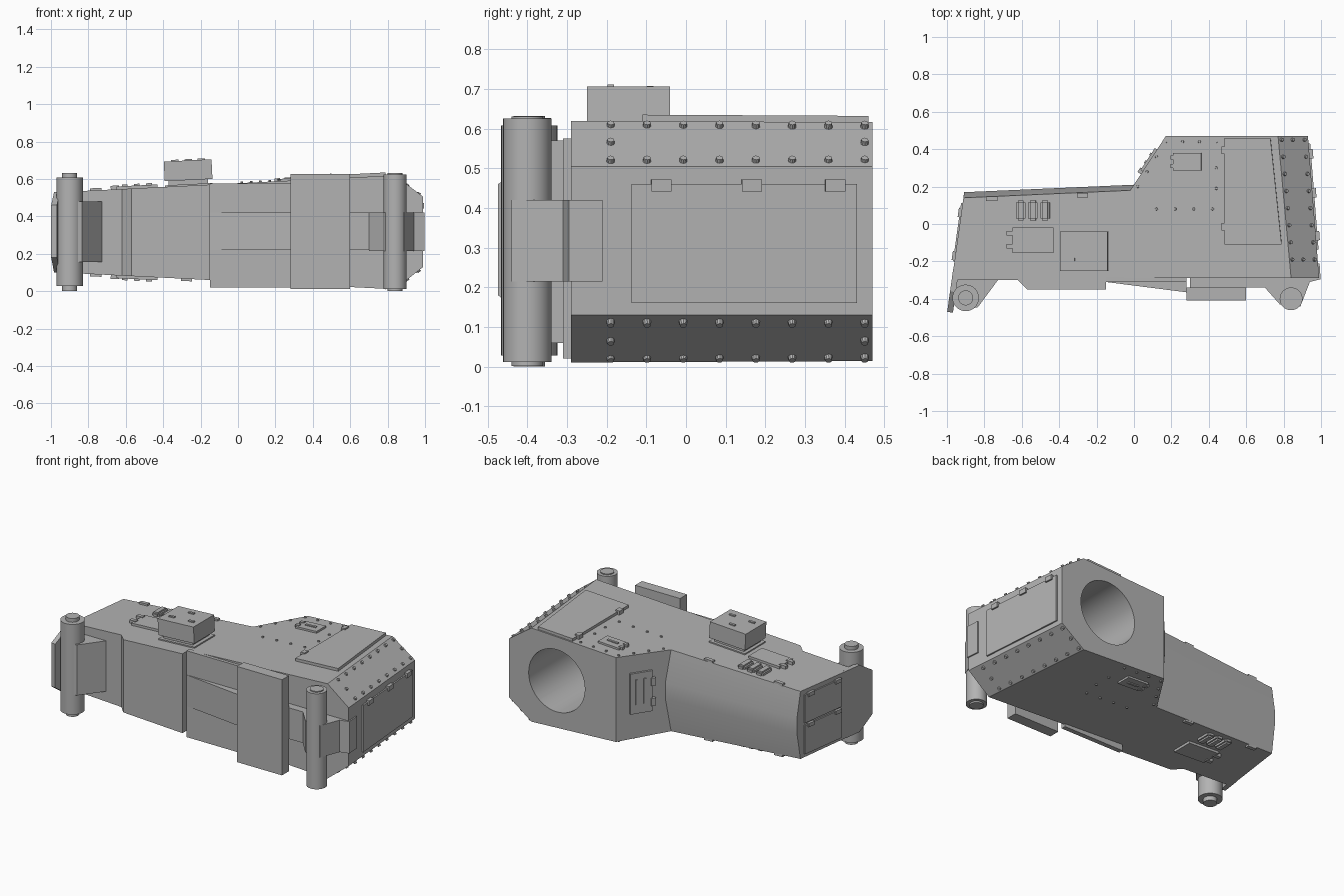
import bpy, bmesh, math
from mathutils import Matrix, Vector

cube = bpy.data.objects.get("Cube")
if cube:
    bpy.data.objects.remove(cube, do_unlink=True)

grey = bpy.data.materials.new("plain grey")
grey.use_nodes = True
grey.diffuse_color = (0.45, 0.45, 0.45, 1)
bsdf = next(n for n in grey.node_tree.nodes if n.type == 'BSDF_PRINCIPLED')
bsdf.inputs["Base Color"].default_value = grey.diffuse_color


def finish(name, bm, smooth=False):
    bmesh.ops.recalc_face_normals(bm, faces=bm.faces)
    mesh = bpy.data.meshes.new(name)
    bm.to_mesh(mesh)
    bm.free()
    mesh.materials.append(grey)
    obj = bpy.data.objects.new(name, mesh)
    bpy.context.collection.objects.link(obj)
    bpy.ops.object.select_all(action='DESELECT')
    bpy.context.view_layer.objects.active = obj
    obj.select_set(True)
    if smooth:
        bpy.ops.object.shade_smooth_by_angle(angle=math.radians(35))
    return obj


def frame(origin, u, v, flip=False):
    """Matrix that lays flat parts on a sloping wall."""
    u, v = Vector(u), Vector(v)
    w = u.cross(v).normalized() * (-1 if flip else 1)
    m = Matrix((u, v, w)).transposed().to_4x4()
    m.translation = origin
    return m


def prism(name, pts, m, low, high, bevel=0):
    bm = bmesh.new()
    rings = [[bm.verts.new(m @ Vector((a, b, h))) for a, b in pts] for h in (low, high)]
    n = len(pts)
    for ring in rings:
        bm.faces.new(ring)
    for i in range(n):
        j = (i + 1) % n
        bm.faces.new((rings[0][i], rings[0][j], rings[1][j], rings[1][i]))
    if bevel:
        bmesh.ops.bevel(bm, geom=bm.edges[:], offset=bevel, segments=2, affect='EDGES')
    return finish(name, bm, bool(bevel))


def plate(name, m, a0, a1, b0, b1, high, low=-0.01, bevel=0):
    return prism(name, [(a0, b0), (a1, b0), (a1, b1), (a0, b1)], m, low, high, bevel)


def cylinder(name, pos, radius, depth, axis=(0, 0, 1), sides=32):
    bm = bmesh.new()
    turn = Vector(axis).to_track_quat('Z', 'Y').to_matrix().to_4x4()
    bmesh.ops.create_cone(bm, cap_ends=True, segments=sides, radius1=radius, radius2=radius,
                          depth=depth, matrix=Matrix.Translation(pos) @ turn)
    return finish(name, bm, True)


def rivets(name, m, spots, radius, high):
    bm = bmesh.new()
    axis = m.to_3x3().col[2]
    turn = axis.to_track_quat('Z', 'Y').to_matrix().to_4x4()
    for a, b in spots:
        pos = m @ Vector((a, b, 0)) + axis * high * 0.25
        bmesh.ops.create_cone(bm, cap_ends=True, segments=10, radius1=radius, radius2=radius * 0.8,
                              depth=high * 1.5, matrix=Matrix.Translation(pos) @ turn)
    finish(name, bm)


flat = Matrix.Identity(4)
top = frame((0, 0, 0.5775), (1, 0, 0.05), (0, 1, 0))
under = frame((0, 0, 0.0525), (1, 0, -0.05), (0, 1, 0), True)
right_end = frame((0.967, 0, 0), (-0.079, 1, 0), (0, 0, 1))
left_end = frame((-0.932, 0, 0), (0.14, 1, 0), (0, 0, 1), True)
slant = frame((0.085, 0.34, 0.33), (0.547, 0.837, 0), (0, 0, 1), True)
upper_chamfer = frame((0.813, 0, 0.618), (-0.085, 1, 0), (0.154, 0, -0.113), True)
lower_chamfer = frame((0.813, 0, 0.012), (-0.085, 1, 0), (0.154, 0, 0.113))

# main hull: wall outline, then inset outline for roof and floor where they differ
outline = [(-0.974, -0.30), (-0.62, -0.30), (-0.57, -0.35), (-0.15, -0.35), (-0.15, -0.29),
           (0.99, -0.29), (0.93, 0.47), (0.17, 0.47), (0, 0.21), (-0.908, 0.17)]
inset = {5: (0.84, -0.29), 6: (0.77, 0.47), 8: (-0.02, 0.18), 9: (-0.912, 0.14)}
bm = bmesh.new()
levels = [[], [], [], []]
for i, (x, y) in enumerate(outline):
    ix, iy = inset.get(i, (x, y))
    low, high = (0.13, 0.505) if i in (5, 6) else (0.27, 0.37)
    for ring, co in zip(levels, ((ix, iy, 0.0525 - 0.05 * ix), (x, y, low),
                                 (x, y, high), (ix, iy, 0.5775 + 0.05 * ix))):
        ring.append(bm.verts.new(co))
bm.faces.new(levels[0])
bm.faces.new(levels[3])
for a, b in zip(levels, levels[1:]):
    for i in range(len(outline)):
        j = (i + 1) % len(outline)
        bm.faces.new((a[i], a[j], b[j], b[i]))
hull = finish("hull", bm)

# round socket in the back wall
cutter = cylinder("socket_cutter", (0.59, 0.3, 0.325), 0.2, 0.7, (0, 1, 0), 48)
cutter.hide_render = True
bpy.context.view_layer.objects.active = hull
cut = hull.modifiers.new("socket", 'BOOLEAN')
cut.object = cutter
cut.operation = 'DIFFERENCE'
cut.solver = 'EXACT'
bpy.ops.object.modifier_apply(modifier="socket")
bpy.data.objects.remove(cutter, do_unlink=True)
bpy.ops.object.select_all(action='DESELECT')
hull.select_set(True)
bpy.ops.object.shade_smooth_by_angle(angle=math.radians(12))

# front wall: backing panel, wedge strap, slab and arm
plate("front_panel", flat, -0.15, 0.28, -0.31, -0.28, 0.575, 0.02)
prism("front_wedge", [(-0.15, -0.31), (0.28, -0.365), (0.28, -0.28), (-0.15, -0.28)], flat, 0.22, 0.42)
plate("front_slab", flat, 0.28, 0.6, -0.41, -0.34, 0.627, 0.012)
plate("slab_mount", flat, 0.3, 0.71, -0.34, -0.28, 0.42, 0.22)

# right pivot post and its bracket
prism("right_bracket", [(0.70, -0.34), (0.78, -0.43), (0.89, -0.44), (0.94, -0.31), (0.998, -0.295),
                        (0.992, -0.21), (0.9, -0.21), (0.70, -0.28)], flat, 0.215, 0.42)
cylinder("right_post", (0.84, -0.4, 0.318), 0.061, 0.614)
cylinder("right_post_cap", (0.84, -0.4, 0.316), 0.04, 0.63)

# left pivot post, its bracket and the side flap
prism("left_bracket", [(-0.97, -0.29), (-0.96, -0.42), (-0.86, -0.45), (-0.835, -0.445), (-0.72, -0.29)],
      flat, 0.155, 0.48)
cylinder("left_post", (-0.9, -0.395, 0.318), 0.071, 0.58)
cylinder("left_post_cap", (-0.9, -0.395, 0.316), 0.04, 0.632)
prism("side_flap", [(-0.24, 0.1), (-0.36, 0.1), (-0.47, 0.18), (-0.47, 0.46), (-0.36, 0.53), (-0.24, 0.53)],
      left_end, -0.03, 0.001)

# roof box with small lid bars
plate("roof_box_neck", top, -0.37, -0.16, -0.23, -0.06, 0.05)
plate("roof_box", top, -0.39, -0.135, -0.25, -0.04, 0.135, 0.03)
for x, y in ((-0.33, -0.19), (-0.19, -0.19), (-0.26, -0.09)):
    plate("roof_box_bar", top, x - 0.02, x + 0.02, y - 0.008, y + 0.008, 0.142, 0.13)

# roof panel with hinges
prism("roof_panel", [(0.485, -0.11), (0.79, -0.11), (0.73, 0.46), (0.485, 0.46)], top, -0.01, 0.018)
for y in (-0.015, 0.395):
    plate("roof_panel_hinge", top, 0.47, 0.5, y - 0.02, y + 0.02, 0.026)

# fittings shared by roof and floor
for side, m in (("roof", top), ("floor", under)):
    for i in range(3):
        x = -0.605 + i * 0.065
        plate(side + "_pill", m, x - 0.025, x + 0.025, 0.02, 0.125, 0.024, bevel=0.01)
    plate(side + "_wide_hatch", m, -0.65, -0.43, -0.155, -0.02, 0.015)
    for y in (-0.12, -0.05):
        plate(side + "_hatch_hinge", m, -0.68, -0.635, y - 0.012, y + 0.012, 0.02)
    plate(side + "_small_hatch", m, 0.21, 0.36, 0.285, 0.38, 0.012)
    for y in (0.31, 0.355):
        plate(side + "_small_hinge", m, 0.195, 0.225, y - 0.01, y + 0.01, 0.016)
    plate(side + "_small_handle", m, 0.25, 0.325, 0.325, 0.34, 0.018)
    for x, y in ((-0.76, 0.135), (-0.275, 0.155)):
        plate(side + "_edge_tab", m, x - 0.03, x + 0.03, y - 0.012, y + 0.012, 0.012)
    spots = [(0.17 + 0.09 * i, 0.44) for i in range(4)] + [(0.02 + 0.05 * i, 0.2 + 0.08 * i) for i in range(3)]
    spots += [(0.12 + 0.1 * i, 0.08) for i in range(4)] + [(0.44, 0.3), (0.44, 0.19)]
    rivets(side + "_rivets", m, spots, 0.008, 0.008)
plate("front_roof_hatch", top, -0.39, -0.135, -0.25, -0.04, 0.008)

# rivet rows on the right chamfers
row = [-0.19 + 0.0915 * i for i in range(8)]
spots = [(y, v) for y in row for v in (0.1, 0.88)] + [(row[0], 0.48), (row[-1], 0.48)]
rivets("upper_chamfer_rivets", upper_chamfer, spots, 0.011, 0.01)
rivets("lower_chamfer_rivets", lower_chamfer, spots, 0.011, 0.01)

# right end door
plate("right_door", right_end, -0.138, 0.43, 0.16, 0.46, 0.009)
for y in (-0.063, 0.165, 0.375):
    plate("right_door_hinge", right_end, y - 0.025, y + 0.025, 0.442, 0.472, 0.02)

# left end doors
for z0, z1, zh in ((0.12, 0.305, 0.3), (0.32, 0.5, 0.495)):
    plate("left_door", left_end, -0.2, 0.11, z0, z1, 0.008)
    for y in (-0.17, 0.06):
        plate("left_door_hinge", left_end, y - 0.025, y + 0.025, zh - 0.012, zh + 0.012, 0.016)

# hatch on the slanted back wall
plate("slant_hatch", slant, -0.07, 0.07, -0.12, 0.14, 0.014)
for z in (-0.06, 0.07):
    plate("slant_hatch_hinge", slant, -0.088, -0.06, z - 0.025, z + 0.025, 0.022)
for a in (-0.02, 0.03):
    plate("slant_hatch_handle", slant, a - 0.008, a + 0.008, -0.06, 0.1, 0.02)
